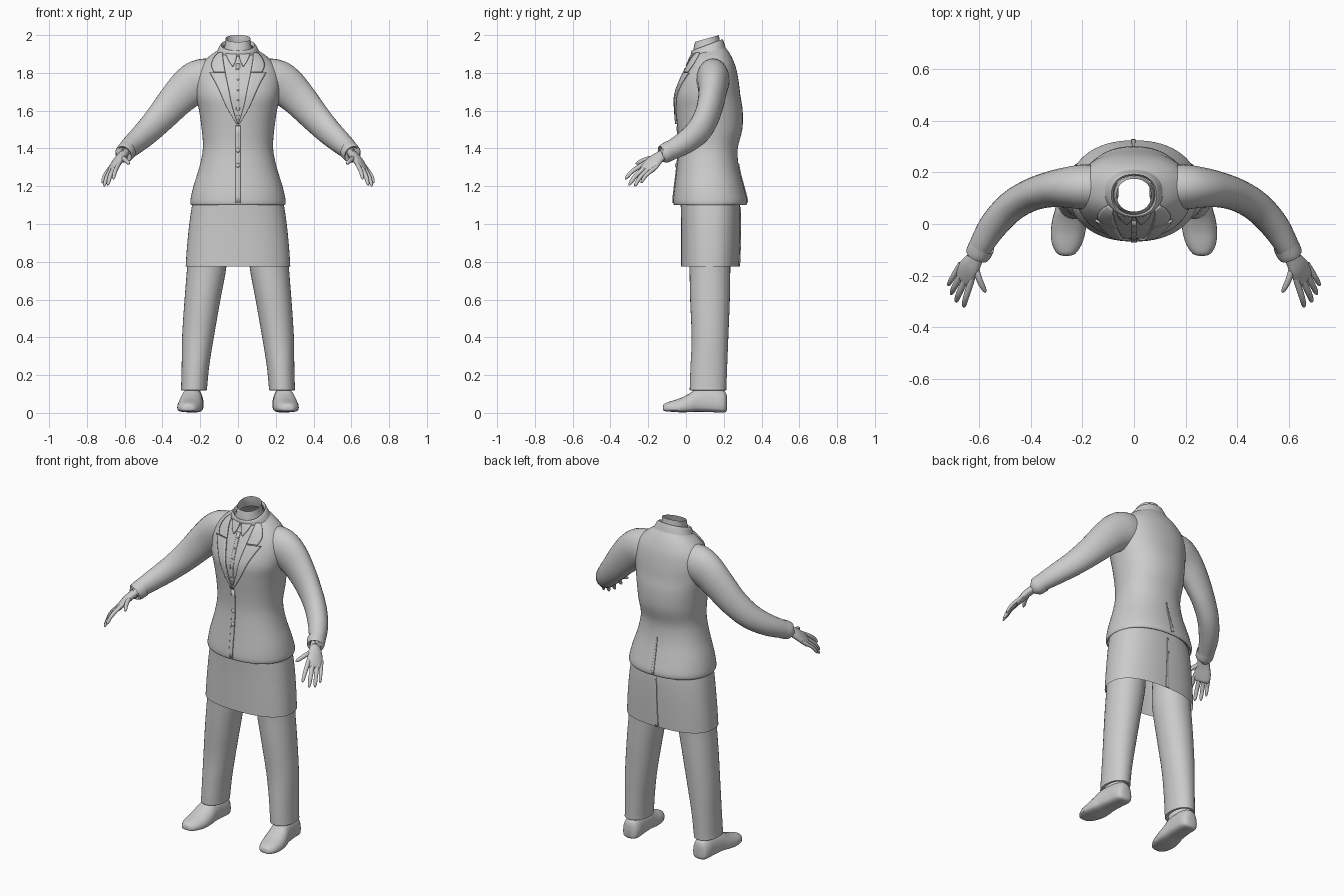
import bpy, bmesh, math
from mathutils import Vector
from mathutils.bvhtree import BVHTree

if "Cube" in bpy.data.objects:
    bpy.data.objects.remove(bpy.data.objects["Cube"])

mat = bpy.data.materials.new("plain grey")
mat.diffuse_color = (0.6, 0.6, 0.6, 1)
mat.use_nodes = True
mat.node_tree.nodes["Principled BSDF"].inputs["Base Color"].default_value = mat.diffuse_color


def spline(rows, steps):
    """Catmull-Rom interpolation of equal-length tuples."""
    out = []
    for i in range(len(rows) - 1):
        a, b, c, d = (rows[max(0, min(len(rows) - 1, i + k))] for k in (-1, 0, 1, 2))
        for s in range(steps):
            t = s / steps
            out.append([0.5 * (2 * q + (r - p) * t + (2 * p - 5 * q + 4 * r - w) * t * t
                               + (3 * q - p - 3 * r + w) * t ** 3)
                        for p, q, r, w in zip(a, b, c, d)])
    return out + [list(rows[-1])]


def finish(name, bm, mirror=False, thick=0, angle=40):
    bmesh.ops.recalc_face_normals(bm, faces=bm.faces)
    me = bpy.data.meshes.new(name)
    bm.to_mesh(me)
    bm.free()
    ob = bpy.data.objects.new(name, me)
    bpy.context.collection.objects.link(ob)
    me.materials.append(mat)
    if thick:
        m = ob.modifiers.new("thickness", 'SOLIDIFY')
        m.thickness, m.offset = thick, 0
    if mirror:
        ob.modifiers.new("mirror", 'MIRROR')
    bpy.ops.object.select_all(action='DESELECT')
    ob.select_set(True)
    bpy.context.view_layer.objects.active = ob
    bpy.ops.object.shade_smooth_by_angle(angle=math.radians(angle))
    return ob


def skin(bm, rings, caps=(False, False), closed=True):
    loops = [[bm.verts.new(p) for p in r] for r in rings]
    n = len(loops[0])
    for a, b in zip(loops, loops[1:]):
        for i in range(n if closed else n - 1):
            j = (i + 1) % n
            bm.faces.new((a[i], a[j], b[j], b[i]))
    for use, loop in zip(caps, (loops[0], loops[-1])):
        if use:
            bm.faces.new(loop)


def loft(rows, steps=4, n=48, e=2.2):
    """Rows of z, centre x, half width, y front, y back, tilt."""
    rings = []
    for z, cx, rx, y0, y1, tilt in spline(rows, steps):
        ring = []
        for i in range(n):
            c, s = math.cos(i * math.tau / n), math.sin(i * math.tau / n)
            u = math.copysign(abs(c) ** (2 / e), c)
            v = math.copysign(abs(s) ** (2 / e), s)
            ring.append((cx + rx * u, (y0 + y1) / 2 + (y1 - y0) / 2 * v, z + tilt * v))
        rings.append(ring)
    return rings


def sweep(rows, steps=4, n=20, side=None):
    """Rows of x, y, z, half width, half thickness along a path."""
    pts = spline(rows, steps)
    rings = []
    for i, p in enumerate(pts):
        t = (Vector(pts[min(i + 1, len(pts) - 1)][:3]) - Vector(pts[max(i - 1, 0)][:3])).normalized()
        a = Vector(side) if side else t.cross(Vector((0, 0, 1)))
        a = (a - t * a.dot(t)).normalized()
        b = t.cross(a)
        rings.append([Vector(p[:3]) + a * (p[3] * math.cos(k * math.tau / n))
                      + b * (p[4] * math.sin(k * math.tau / n)) for k in range(n)])
    return rings


# Jacket body, with the hem turned in at the bottom
bm = bmesh.new()
skin(bm, loft([(1.12, 0, .236, -.03, .29, 0), (1.10, 0, .248, -.06, .315, 0),
               (1.125, 0, .252, -.068, .324, 0), (1.2, 0, .236, -.06, .305, 0),
               (1.3, 0, .205, -.048, .28, 0), (1.4, 0, .186, -.04, .274, 0),
               (1.5, 0, .192, -.045, .298, 0), (1.6, 0, .206, -.054, .30, 0),
               (1.68, 0, .222, -.056, .288, 0), (1.76, 0, .225, -.03, .278, 0),
               (1.83, 0, .205, .0, .262, .005), (1.885, 0, .155, .022, .235, .012),
               (1.92, 0, .10, .035, .205, .02), (1.935, 0, .078, .042, .19, .025)], 4, 64))
tree = BVHTree.FromBMesh(bm)
finish("jacket_body", bm)


def on_body(x, z, lift, back=False):
    """Point lying just above the jacket surface."""
    d = -1 if back else 1
    hit = tree.ray_cast(Vector((x, -d, z)), Vector((0, d, 0)))[0]
    y = hit.y if hit and (back or hit.y < .13) else .05
    return (x, y - d * lift, z)


def plate(name, rows, lift, thick, mirror=True, back=False, across=6):
    """Rows of z, x inner, x outer, laid on the jacket."""
    bm = bmesh.new()
    skin(bm, [[on_body(a + (b - a) * k / across, z, lift, back) for k in range(across + 1)]
              for z, a, b in spline(rows, 4)], closed=False)
    return finish(name, bm, mirror, thick)


# Lapels, shirt front and jacket details
plate("lapel", [(1.53, .0, .008), (1.62, .03, .06), (1.72, .05, .105),
                (1.785, .064, .14), (1.80, .067, .15)], .006, .009)
plate("lapel_upper", [(1.803, .067, .128), (1.84, .074, .14), (1.88, .08, .125),
                      (1.905, .08, .10)], .006, .009)
plate("shirt_collar_point", [(1.835, .026, .03), (1.865, .012, .05), (1.90, .005, .065)], .005, .007)
plate("shirt_placket", [(1.55, -.003, .003), (1.62, -.01, .01), (1.85, -.01, .01)], .002, .004, False)
plate("jacket_front_edge", [(1.112, -.012, .012), (1.3, -.012, .012), (1.52, -.012, .012)],
      .002, .005, False)
plate("jacket_back_vent", [(1.115, -.012, .006), (1.2, -.008, .004), (1.32, -.002, .002)],
      .002, .005, False, True)

# Buttons
for i, (z, r) in enumerate([(1.31, .012), (1.39, .012)] + [(1.60 + .055 * k, .005) for k in range(5)]):
    bm = bmesh.new()
    bmesh.ops.create_uvsphere(bm, u_segments=12, v_segments=8, radius=r)
    p = Vector(on_body(0, z, .004))
    for v in bm.verts:
        v.co = p + Vector((v.co.x, v.co.y * .6, v.co.z))
    finish("button_%d" % (i + 1), bm)

# Shirt collar band, folded jacket collar and open neck
bm = bmesh.new()
skin(bm, loft([(1.905, 0, .115, .03, .212, .022), (1.935, 0, .1, .025, .2, .03),
               (1.948, 0, .088, .03, .193, .03), (1.93, 0, .08, .038, .187, .03)], 3))
finish("collar", bm)
bm = bmesh.new()
skin(bm, loft([(1.915, 0, .078, .035, .186, .02), (1.95, 0, .069, .04, .178, .02),
               (1.982, 0, .066, .048, .175, .018)], 3))
finish("neck", bm)

# Sleeves with turned-in cuffs
bm = bmesh.new()
skin(bm, sweep([(.11, .14, 1.775, .085, .10), (.19, .143, 1.762, .088, .112),
                (.25, .142, 1.73, .08, .108), (.32, .135, 1.665, .07, .095),
                (.40, .112, 1.575, .063, .082), (.475, .068, 1.495, .06, .072),
                (.54, .0, 1.435, .056, .062), (.585, -.07, 1.395, .048, .053),
                (.606, -.115, 1.372, .042, .046)], 4, 28))
finish("sleeve", bm, True)
bm = bmesh.new()
skin(bm, sweep([(.588, -.083, 1.389, .05, .053), (.598, -.104, 1.378, .05, .052),
                (.607, -.122, 1.368, .046, .048), (.607, -.123, 1.368, .028, .03)], 2, 28))
finish("cuff", bm, True)

# Hands: palm, four fingers and thumb
W = (.55, .8, -.25)
bm = bmesh.new()
skin(bm, sweep([(.595, -.09, 1.385, .03, .024), (.61, -.125, 1.366, .031, .023),
                (.632, -.16, 1.34, .042, .022), (.65, -.188, 1.312, .047, .019),
                (.664, -.21, 1.288, .045, .014), (.668, -.217, 1.281, .034, .006)], 4, 20, W),
     (True, True))
for base, tip, r in [((.632, -.228, 1.312), (.66, -.322, 1.237), .0115),
                     ((.652, -.213, 1.298), (.69, -.302, 1.205), .012),
                     ((.669, -.194, 1.29), (.709, -.272, 1.2), .0115),
                     ((.681, -.17, 1.288), (.72, -.238, 1.217), .010),
                     ((.618, -.145, 1.352), (.575, -.265, 1.318), .0125)]:
    a, b = Vector(base), Vector(tip)
    d = b - a
    bow = Vector((.004, -.006, .007))
    skin(bm, sweep([(*(a - d * .25), r, r), (*(a + d * .15 + bow * .6), r * 1.1, r),
                    (*(a + d * .55 + bow), r, r * .95), (*(a + d * .88 + bow * .3), r * .8, r * .75),
                    (*b, r * .25, r * .25)], 3, 10, W), (True, True))
finish("hand", bm, True, angle=60)

# Skirt, open at the bottom, with a back vent strip
bm = bmesh.new()
skin(bm, loft([(1.18, 0, .225, -.03, .27, 0), (1.1, 0, .243, -.028, .285, 0),
               (1.0, 0, .258, -.026, .288, 0), (.88, 0, .27, -.026, .286, 0),
               (.775, 0, .277, -.026, .282, 0)], 4, 64, 2.4))
tree = BVHTree.FromBMesh(bm)
finish("skirt", bm)
plate("skirt_back_vent", [(.776, -.012, .008), (.9, -.008, .006), (1.09, -.003, .003)],
      .002, .005, False, True)

# Trouser legs with turned-in hems
bm = bmesh.new()
skin(bm, loft([(1.0, .165, .088, .01, .24, 0), (.9, .165, .1, .012, .24, 0),
               (.78, .165, .104, .018, .235, 0), (.6, .188, .095, .022, .232, 0),
               (.4, .212, .084, .03, .224, 0), (.25, .225, .073, .024, .218, 0),
               (.14, .232, .069, .02, .214, 0), (.12, .233, .068, .022, .212, 0),
               (.125, .233, .05, .04, .195, 0)], 4, 36, 2.1))
finish("trouser_leg", bm, True)

# Shoes: rings along the length with a flattened sole
bm = bmesh.new()
rings = []
for y, cx, rx, z0, z1 in spline([(-.123, .262, .012, .022, .036), (-.115, .262, .035, .014, .052),
                                 (-.08, .26, .057, .01, .066), (-.03, .255, .067, .007, .082),
                                 (.02, .25, .066, .008, .108), (.06, .245, .06, .01, .135),
                                 (.13, .239, .055, .008, .14), (.18, .236, .053, .006, .13),
                                 (.208, .236, .042, .008, .115), (.217, .236, .02, .02, .09)], 3):
    ring = []
    for k in range(24):
        c, s = math.cos(k * math.tau / 24), math.sin(k * math.tau / 24)
        low = z0 + (z1 - z0) * .35
        z = low + (z1 - low) * s if s > 0 else low - (low - z0) * abs(s) ** .5
        ring.append((cx + rx * math.copysign(abs(c) ** .85, c), y, max(0, z - .004)))
    rings.append(ring)
skin(bm, rings, (True, True))
finish("shoe", bm, True)
